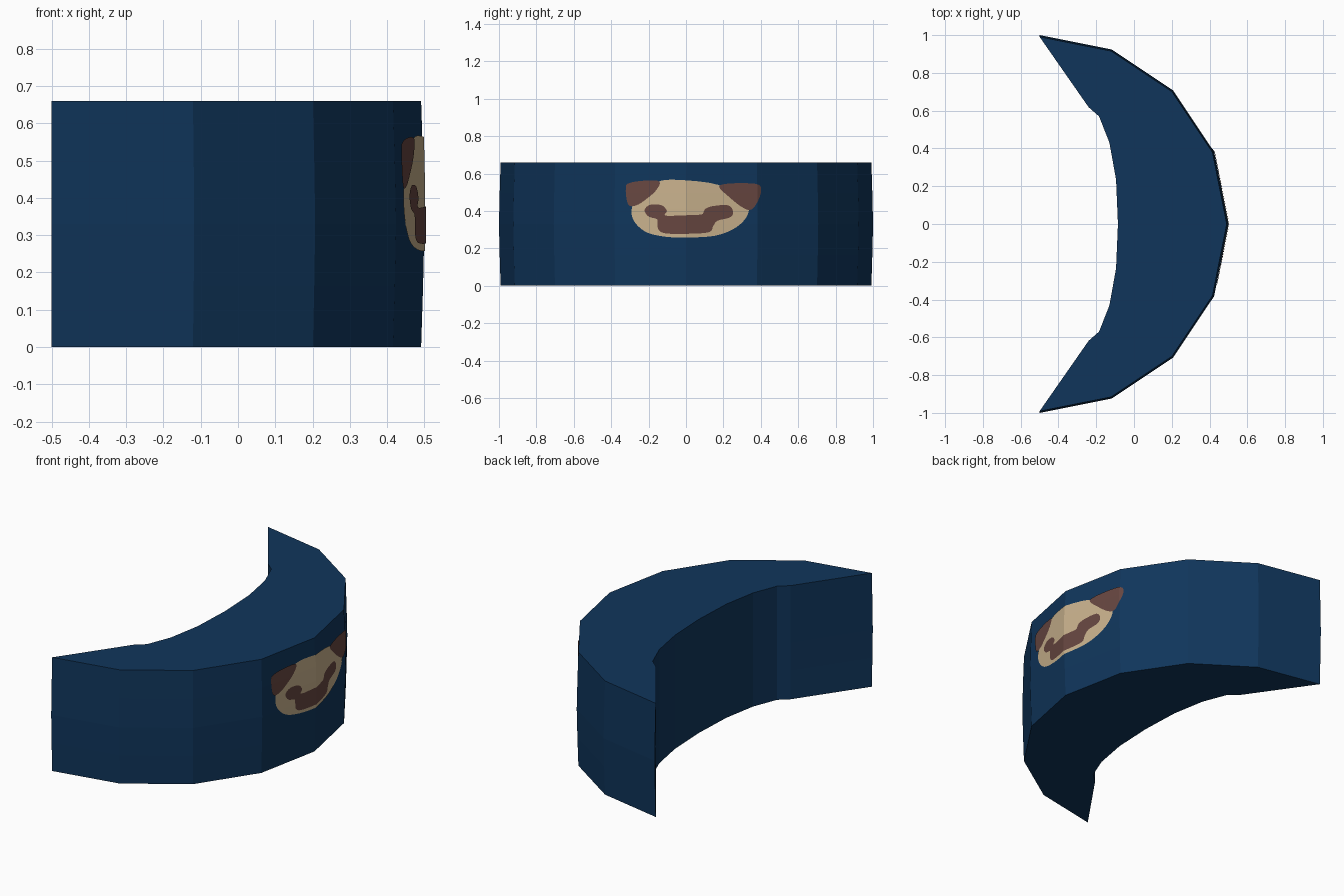
import bpy, bmesh, math
from mathutils import Vector

if "Cube" in bpy.data.objects:
    bpy.data.objects.remove(bpy.data.objects["Cube"])

H = 0.66
CX = -0.5


def material(name, rgb):
    m = bpy.data.materials.new(name)
    m.diffuse_color = (*rgb, 1)
    m.use_nodes = True
    m.node_tree.nodes["Principled BSDF"].inputs["Base Color"].default_value = m.diffuse_color
    return m


navy = material("navy blue", (0.005, 0.036, 0.105))
tan = material("tan", (0.58, 0.44, 0.265))
brown = material("dark brown", (0.135, 0.062, 0.052))


def radius(z):
    # outer wall bulges very slightly at mid height
    t = 2 * z / H - 1
    return 0.998 - 0.007 * t * t


def add_object(name, bm, mat):
    me = bpy.data.meshes.new(name)
    bm.to_mesh(me)
    bm.free()
    me.materials.append(mat)
    ob = bpy.data.objects.new(name, me)
    bpy.context.collection.objects.link(ob)
    return ob


# Crescent body: faceted outer arc, hollowed inner edge
inner_half = [(-0.24, 0.618), (-0.185, 0.57), (-0.13, 0.43), (-0.095, 0.235)]
inner = inner_half + [(-0.085, 0)] + [(x, -y) for x, y in reversed(inner_half)]
bm = bmesh.new()
rings = []
for k in range(5):
    z = H * k / 4
    r = radius(z) + 0.002 * (k == 2)
    arc = [math.radians(-90 + 22.5 * i) for i in range(9)]
    pts = [(CX + r * math.cos(a), r * math.sin(a)) for a in arc] + inner
    rings.append([bm.verts.new((x, y, z)) for x, y in pts])
n = len(rings[0])
for a, b in zip(rings, rings[1:]):
    for i in range(n):
        j = (i + 1) % n
        bm.faces.new((a[i], a[j], b[j], b[i]))
caps = [bm.faces.new(rings[-1]), bm.faces.new(rings[0][::-1])]
bmesh.ops.triangulate(bm, faces=caps)
add_object("crescent_body", bm, navy)


def wall_x(y, z):
    # x of the faceted outer wall at (y, z)
    r = radius(z)
    c, s = r * math.cos(math.pi / 8), r * math.sin(math.pi / 8)
    y = abs(y)
    if y <= s:
        return CX + r + (c - r) * y / s
    d = r * math.sqrt(0.5)
    return CX + c + (d - c) * (y - s) / (d - s)


def smooth_loop(pts, steps=4):
    # closed Catmull-Rom curve through the points
    out = []
    for i in range(len(pts)):
        p0, p1, p2, p3 = (Vector(pts[(i + k) % len(pts)]) for k in (-1, 0, 1, 2))
        for s in range(steps):
            t = s / steps
            out.append(0.5 * (2 * p1 + (p2 - p0) * t
                              + (2 * p0 - 5 * p1 + 4 * p2 - p3) * t * t
                              + (3 * p1 - p0 - 3 * p2 + p3) * t ** 3))
    return out


def plate(name, outline, mat, lift):
    # thin painted patch wrapped on the outer wall
    bm = bmesh.new()
    pts = smooth_loop(outline)
    if sum(a.x * b.y - b.x * a.y for a, b in zip(pts, pts[1:] + pts[:1])) < 0:
        pts.reverse()
    f = bm.faces.new([bm.verts.new((0, p.x, p.y)) for p in pts])
    bmesh.ops.triangulate(bm, faces=[f])
    cuts = [((0, y, 0), (0, 1, 0)) for y in (-0.381, 0, 0.381)]
    cuts += [((0, 0, H * k / 8), (0, 0, 1)) for k in range(1, 8)]
    for co, no in cuts:
        bmesh.ops.bisect_plane(bm, geom=bm.verts[:] + bm.edges[:] + bm.faces[:],
                               plane_co=co, plane_no=no)
    for v in bm.verts:
        v.co.x = wall_x(v.co.y, v.co.z) + lift
    add_object(name, bm, mat)


# Painted animal face, outlines as (y, z)
plate("face_patch", [(-0.28, 0.44), (-0.285, 0.36), (-0.22, 0.29), (-0.11, 0.262),
                     (0.02, 0.258), (0.16, 0.268), (0.265, 0.31), (0.325, 0.37),
                     (0.33, 0.43), (0.25, 0.47), (0.17, 0.54), (-0.04, 0.566),
                     (-0.15, 0.556), (-0.2, 0.5)], tan, 0.004)
plate("left_ear", [(-0.322, 0.525), (-0.30, 0.55), (-0.22, 0.562), (-0.142, 0.557),
                   (-0.16, 0.51), (-0.21, 0.465), (-0.265, 0.43), (-0.31, 0.435)],
      brown, 0.0065)
plate("right_ear", [(0.177, 0.53), (0.24, 0.547), (0.37, 0.545), (0.402, 0.52),
                    (0.388, 0.46), (0.35, 0.407), (0.30, 0.42), (0.23, 0.475)],
      brown, 0.0065)
plate("muzzle_mark", [(-0.222, 0.405), (-0.19, 0.433), (-0.13, 0.43), (-0.102, 0.40),
                      (-0.11, 0.375), (0, 0.375), (0.09, 0.383), (0.10, 0.408),
                      (0.14, 0.425), (0.225, 0.43), (0.252, 0.395), (0.235, 0.365),
                      (0.17, 0.348), (0.145, 0.32), (0.125, 0.287), (0.02, 0.278),
                      (-0.11, 0.28), (-0.15, 0.305), (-0.15, 0.352), (-0.20, 0.37)],
      brown, 0.0065)
